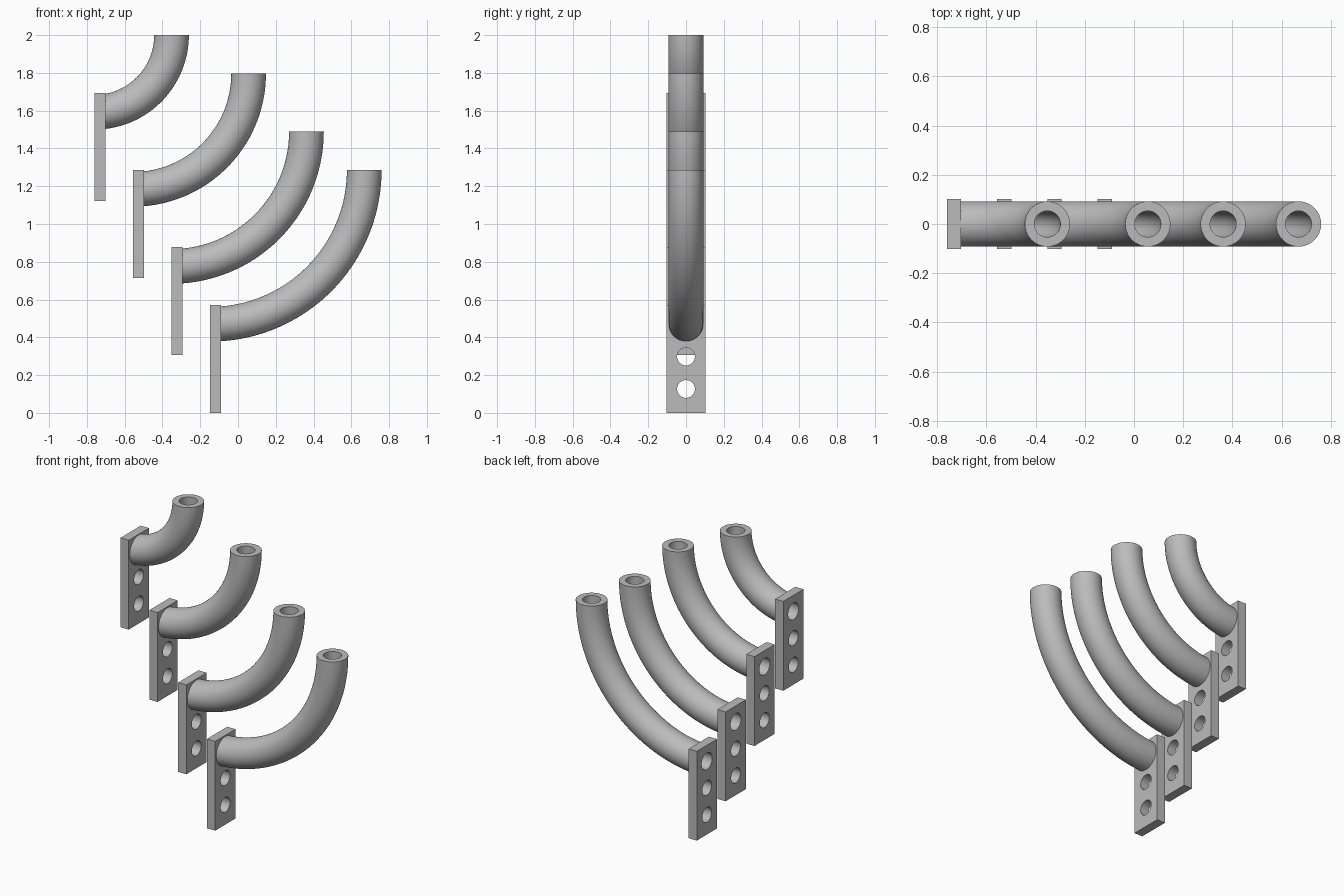
import bpy, bmesh, math
from mathutils import Vector

cube = bpy.data.objects.get("Cube")
if cube:
    bpy.data.objects.remove(cube, do_unlink=True)

U = 2 / 98                 # base unit: the whole set is 98 units tall
PLATE = (2.85, 10, 28)     # thickness, width, height
AXIS = 23                  # tube axis height on the plate

steel = bpy.data.materials.new("grey_steel")
steel.use_nodes = True
steel.diffuse_color = (0.5, 0.5, 0.5, 1)
steel.node_tree.nodes["Principled BSDF"].inputs["Base Color"].default_value = (0.5, 0.5, 0.5, 1)


def make_object(name, bm):
    bmesh.ops.recalc_face_normals(bm, faces=bm.faces[:])
    mesh = bpy.data.meshes.new(name)
    bm.to_mesh(mesh)
    bm.free()
    mesh.materials.append(steel)
    obj = bpy.data.objects.new(name, mesh)
    bpy.context.collection.objects.link(obj)
    return obj


def sweep(name, path, radius, sides=64):
    """Solid round bar along (point, tangent angle) stations in the xz plane."""
    bm = bmesh.new()
    rings = []
    for (x, z), a in path:
        normal = Vector((-math.sin(a), 0, math.cos(a)))
        ring = []
        for i in range(sides):
            t = math.tau * i / sides
            p = Vector((x, 0, z)) + radius * (math.cos(t) * normal + math.sin(t) * Vector((0, 1, 0)))
            ring.append(bm.verts.new(p * U))
        rings.append(ring)
    for r, s in zip(rings, rings[1:]):
        for i in range(sides):
            j = (i + 1) % sides
            bm.faces.new((r[i], r[j], s[j], s[i]))
    bm.faces.new(rings[0])
    bm.faces.new(rings[-1])
    return make_object(name, bm)


def arc(x0, z0, bend, start, steps=40):
    angles = [start + (math.pi / 2 - start) * i / steps for i in range(steps + 1)]
    return [((x0 + bend * math.sin(a), z0 + bend * (1 - math.cos(a))), a) for a in angles]


def combine(obj, other, operation):
    mod = obj.modifiers.new(operation.title(), 'BOOLEAN')
    mod.operation, mod.solver, mod.object = operation, 'EXACT', other
    mesh = bpy.data.meshes.new_from_object(obj.evaluated_get(bpy.context.evaluated_depsgraph_get()))
    obj.modifiers.clear()
    obj.data = mesh
    bpy.data.objects.remove(other, do_unlink=True)


def bracket(name, x0, bottom, bend):
    # Mounting plate
    bm = bmesh.new()
    bmesh.ops.create_cube(bm, size=1)
    for v in bm.verts:
        v.co = Vector((x0 + (v.co.x + 0.5) * PLATE[0], v.co.y * PLATE[1],
                       bottom + (v.co.z + 0.5) * PLATE[2])) * U
    plate = make_object(name, bm)

    # Quarter-bend tube rooted inside the plate
    z0 = bottom + AXIS
    combine(plate, sweep("tube", arc(x0, z0, bend, 1.4 / bend), 4.5), 'UNION')

    # Bore through tube and plate, overshooting both ends
    bore = [((x0 - 1, z0), 0)] + arc(x0, z0, bend, 0) + [((x0 + bend, z0 + bend + 1), math.pi / 2)]
    combine(plate, sweep("bore_cutter", bore, 2.6), 'DIFFERENCE')

    # Two screw holes below the tube
    for h in (6.2, 14.6):
        path = [((x0 + d, bottom + h), 0) for d in (-1, PLATE[0] + 1)]
        combine(plate, sweep("hole_cutter", path, 2.3), 'DIFFERENCE')

    bpy.ops.object.select_all(action='DESELECT')
    plate.select_set(True)
    bpy.context.view_layer.objects.active = plate
    bpy.ops.object.shade_smooth_by_angle(angle=math.radians(30))


# Four brackets, stepping down with growing bend radius
for i, (bottom, bend) in enumerate([(55, 20), (35, 30), (15, 35), (0, 40)]):
    bracket(f"bent_tube_bracket_{i + 1}", -37.25 + 10 * i, bottom, bend)
